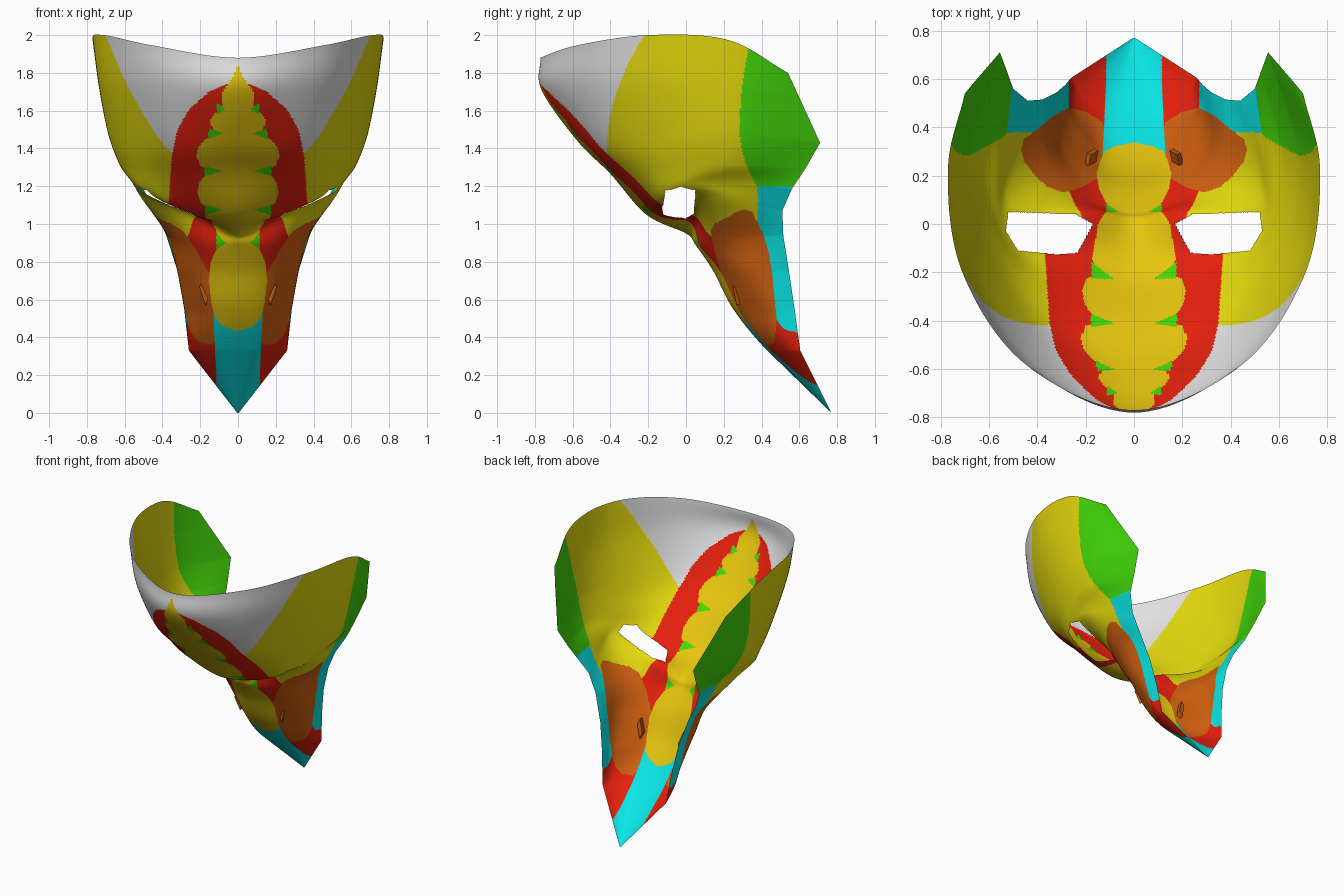
import bpy, bmesh, math
from mathutils import Vector

if "Cube" in bpy.data.objects:
    bpy.data.objects.remove(bpy.data.objects["Cube"])

# ---- colours
COLOURS = [("yellow", (.78, .70, .004)), ("gold", (.79, .56, .004)), ("red", (.80, .014, .004)),
           ("cyan", (.003, .80, .80)), ("green", (.055, .69, .003)), ("orange", (.65, .12, .005)),
           ("pale_grey", (.76, .76, .76))]
MATS = []
for name, c in COLOURS:
    m = bpy.data.materials.new(name)
    m.diffuse_color = (*c, 1)
    m.use_nodes = True
    m.node_tree.nodes["Principled BSDF"].inputs["Base Color"].default_value = m.diffuse_color
    MATS.append(m)
YELLOW, GOLD, RED, CYAN, GREEN, ORANGE, GREY = range(7)

# ---- cross-sections, forehead to beak tip:
# centre y, then (x, y) of four points out to the rim, then one z or five z values
SECTIONS = [
    (-.77, .45, -.58, .71, -.20, .77, .22, .70, .54, 1.88, 1.945, 2.0, 1.975, 1.80),
    (-.765, .42, -.57, .68, -.16, .735, .25, .65, .60, 1.71, 1.73, 1.74, 1.72, 1.67),
    (-.575, .35, -.47, .60, -.14, .685, .25, .555, .71, 1.44, 1.44, 1.46, 1.47, 1.43),
    (-.40, .30, -.34, .53, -.14, .625, .20, .525, .63, 1.265, 1.27, 1.30, 1.31, 1.29),
    (-.21, .22, -.14, .44, -.12, .56, .08, .50, .56, 1.05, 1.055, 1.145, 1.22, 1.185),
    (0, .19, .04, .40, .06, .51, .18, .44, .51, .95, 1.03, 1.11, 1.14, 1.07),
    (.05, .16, .09, .29, .18, .36, .3, .38, .515, .89, .89, .91, .93, .94),
    (.145, .13, .17, .25, .25, .315, .37, .32, .545, .75),
    (.25, .12, .27, .20, .34, .275, .45, .285, .575, .55),
    (.43, .10, .44, .17, .48, .23, .54, .26, .605, .33),
    (.77, .001, .77, .002, .77, .003, .77, .004, .77, 0),
]


def section_points(r):
    z = r[9:] if len(r) > 10 else r[9:] * 5
    xy = [(0, r[0])] + [(r[i], r[i + 1]) for i in (1, 3, 5, 7)]
    return [Vector((x, y, h)) for (x, y), h in zip(xy, z)]


ROWS = [section_points(r) for r in SECTIONS]


def catmull(a, b, c, d, t):
    return .5 * (2 * b + (c - a) * t + (2 * a - 5 * b + 4 * c - d) * t * t
                 + (3 * b - a - 3 * c + d) * t ** 3)


def station(v):
    """Five control points at position v along the mask."""
    n = len(ROWS) - 1
    i = min(int(v), n - 1)
    t = v - i
    out = []
    for j in range(5):
        b, c = ROWS[i][j], ROWS[i + 1][j]
        lin = b.lerp(c, t)
        if i == n - 1:
            out.append(lin)
            continue
        a = ROWS[i - 1][j] if i else 2 * b - c
        p = catmull(a, b, c, ROWS[i + 2][j], t)
        out.append(p.lerp(lin, (j / 4) ** 6))   # rim stays angular
    return out


def across(pts, u):
    u4 = u * 4
    i = min(int(u4), 3)
    first = Vector((-pts[1].x, pts[1].y, pts[1].z))
    ext = [first] + pts + [2 * pts[4] - pts[3]]
    return catmull(*ext[i:i + 4], u4 - i)


# ---- painted regions
def lookup(table, z):
    for (z1, w1), (z2, w2) in zip(table, table[1:]):
        if z2 <= z <= z1:
            return w2 + (w1 - w2) * (z - z2) / (z1 - z2)
    return 0


def inside(poly, x, y):
    hit = False
    for (x1, y1), (x2, y2) in zip(poly, poly[1:] + poly[:1]):
        if (y1 > y) != (y2 > y) and x < x1 + (y - y1) * (x2 - x1) / (y2 - y1):
            hit = not hit
    return hit


GOLD_W = [(1.85, 0), (1.78, .025), (1.73, .06), (1.69, .085), (1.61, .085), (1.58, .13), (1.54, .15),
          (1.48, .12), (1.45, .17), (1.41, .21), (1.36, .22), (1.31, .20), (1.28, .15), (1.25, .18),
          (1.22, .205), (1.17, .213), (1.12, .20), (1.08, .15), (1.04, .175), (.97, .15), (.90, .09),
          (.86, .12), (.80, .145), (.70, .155), (.58, .14), (.50, .12), (.46, .08), (.43, 0)]
RED_W = [(1.75, .03), (1.70, .15), (1.60, .26), (1.50, .32), (1.36, .35), (1.20, .36), (1.0, .37),
         (.985, .2), (.95, .22), (.90, .27), (.85, .6), (0, .6)]
NOTCHES = [(1.61, .06, .11), (1.48, .08, .155), (1.28, .08, .178), (1.08, .08, .175), (.90, .06, .115)]
EYE = [(.17, 0), (.235, -.12), (.31, -.127), (.48, -.11), (.53, -.03), (.52, .05), (.24, .04)]
CHEEK = [(.455, .35), (.468, .31), (.455, .26), (.41, .2), (.36, .155), (.29, .13), (.22, .15),
         (.13, .2), (.10, .3), (.13, .42), (.2, .465), (.27, .48), (.33, .45), (.39, .40)]


def colour(p, zc):
    x, y, z = abs(p.x), p.y, p.z
    for zn, x0, x1 in NOTCHES:
        if x0 < x < x1 and abs(zc - zn) < .028 * (x - x0) / (x1 - x0):
            return GREEN
    if x < lookup(GOLD_W, zc):
        return GOLD
    if zc < .56 and (x < .115 + .05 * max(0, z - .2)):
        return CYAN
    if zc < 1.15 and inside(CHEEK, x, y):
        return ORANGE
    if y > .38 and x > .27 and z < 1.2:
        return CYAN
    if x < lookup(RED_W, zc):
        return RED
    if z > 1.19 and y > .285 + (.25 if z > 1.5 else 1.0) * (z - 1.5) ** 2:
        return GREEN
    if z > 1.3 and y < -.42 + .5 * (z - 1.37) ** 2:
        return GREY
    return YELLOW


# ---- mask shell: one open sheet with eye openings
NV, NU = 420, 160
bm = bmesh.new()
grid, centre_z = [], []
for k in range(NV + 1):
    pts = station(k / NV * (len(ROWS) - 1))
    half = [across(pts, j / NU) for j in range(NU + 1)]
    centre_z.append(half[0].z)
    left = [Vector((-p.x, p.y, p.z)) for p in half[:0:-1]]
    grid.append([bm.verts.new(p) for p in left + half])
for k in range(NV):
    zc = (centre_z[k] + centre_z[k + 1]) / 2
    for j in range(2 * NU):
        quad = (grid[k][j], grid[k + 1][j], grid[k + 1][j + 1], grid[k][j + 1])
        mid = (quad[0].co + quad[1].co + quad[2].co + quad[3].co) / 4
        if mid.z < 1.235 and inside(EYE, abs(mid.x), mid.y):
            continue
        f = bm.faces.new(quad)
        f.smooth = True
        f.material_index = colour(mid, zc)
bmesh.ops.delete(bm, geom=[v for v in bm.verts if not v.link_faces], context='VERTS')
me = bpy.data.meshes.new("mask_shell")
bm.to_mesh(me)
bm.free()
for m in MATS:
    me.materials.append(m)
bpy.context.collection.objects.link(bpy.data.objects.new("mask_shell", me))

# ---- nostrils: small slanted diamond prisms on the beak
for side, name in ((-1, "nostril_left"), (1, "nostril_right")):
    bm = bmesh.new()
    ring = [(.008, .07), (.024, .03), (-.008, -.065), (-.024, -.02)]
    front = [bm.verts.new((side * (.18 + a), .255 - b * .2, .635 + b)) for a, b in ring]
    back = [bm.verts.new((v.co.x - side * .01, v.co.y + .045, v.co.z + .01)) for v in front]
    bm.faces.new(front)
    bm.faces.new(back[::-1])
    for i in range(4):
        n = (i + 1) % 4
        bm.faces.new((front[i], back[i], back[n], front[n]))
    bmesh.ops.recalc_face_normals(bm, faces=bm.faces)
    me = bpy.data.meshes.new(name)
    bm.to_mesh(me)
    bm.free()
    me.materials.append(MATS[ORANGE])
    bpy.context.collection.objects.link(bpy.data.objects.new(name, me))
